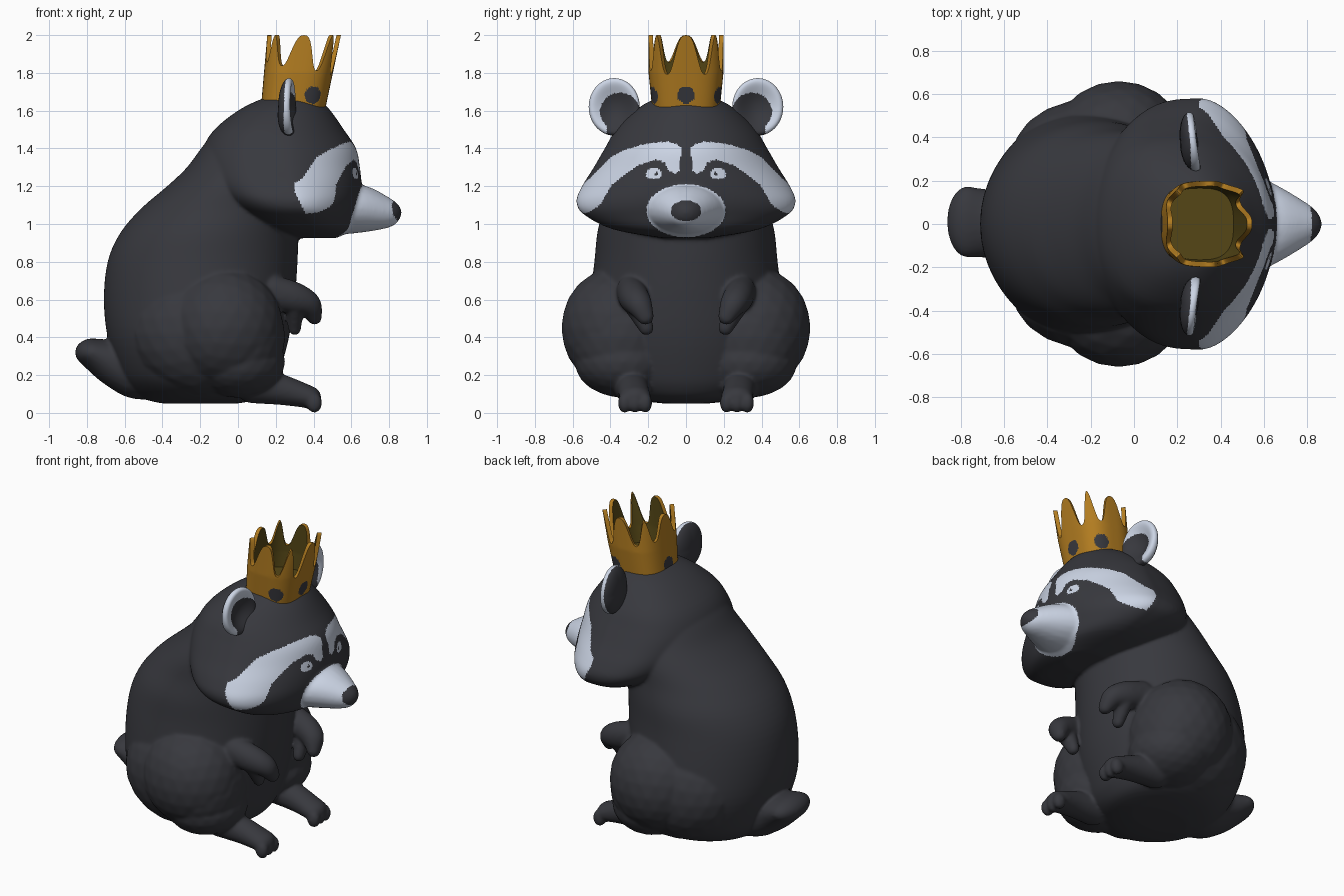
import bpy, bmesh, math
from mathutils import Vector, Matrix

if "Cube" in bpy.data.objects:
    bpy.data.objects.remove(bpy.data.objects["Cube"])


def material(name, rgb):
    m = bpy.data.materials.new(name)
    m.diffuse_color = (*rgb, 1)
    m.use_nodes = True
    m.node_tree.nodes["Principled BSDF"].inputs["Base Color"].default_value = m.diffuse_color
    return m


DARK = material("charcoal fur", (0.039, 0.040, 0.048))
LIGHT = material("pale grey fur", (0.60, 0.66, 0.78))
GOLD = material("gold", (0.45, 0.205, 0.015))
OLIVE = material("dark gold lining", (0.09, 0.062, 0.008))


def finish(name, bm, mats, rule=None, voxel=0, smooth=0):
    """Turn a bmesh into an object, fuse it if wanted, and colour faces by rule."""
    me = bpy.data.meshes.new(name)
    bm.to_mesh(me)
    bm.free()
    ob = bpy.data.objects.new(name, me)
    bpy.context.collection.objects.link(ob)
    if voxel:
        r = ob.modifiers.new("fuse", 'REMESH')
        r.mode, r.voxel_size = 'VOXEL', voxel
        s = ob.modifiers.new("soften", 'SMOOTH')
        s.factor, s.iterations = 0.5, smooth
        bpy.context.view_layer.update()
        dg = bpy.context.evaluated_depsgraph_get()
        fused = bpy.data.meshes.new_from_object(ob.evaluated_get(dg))
        ob.modifiers.clear()
        ob.data = me = fused
        me.name = name
    me.materials.clear()
    for m in mats:
        me.materials.append(m)
    for p in me.polygons:
        p.use_smooth = True
        p.material_index = rule(p.center, p.normal) if rule else 0
    return ob


def spline(rows, steps):
    """Catmull-Rom through rows of numbers."""
    out = []
    for i in range(len(rows) - 1):
        a, b, c, d = (rows[max(0, min(len(rows) - 1, i + k))] for k in (-1, 0, 1, 2))
        for s in range(steps):
            t = s / steps
            out.append([0.5 * (2 * q + (r - p) * t + (2 * p - 5 * q + 4 * r - w) * t * t
                               + (3 * q - p - 3 * r + w) * t ** 3)
                        for p, q, r, w in zip(a, b, c, d)])
    return out + [rows[-1]]


def loft(bm, rows, wide, front, back, n=96):
    """Stack rounded rings given as (z, back x, front x, half width)."""
    rings = []
    for z, xb, xf, ry in spline(rows, 4):
        cx = xb + wide * (xf - xb)
        ring = []
        for i in range(n):
            a = 2 * math.pi * i / n
            c = math.cos(a)
            x = cx + ((xf - cx) * c ** front if c > 0 else (xb - cx) * (-c) ** back)
            ring.append(bm.verts.new((x, ry * math.sin(a), z)))
        rings.append(ring)
    for r, q in zip(rings, rings[1:]):
        for i in range(n):
            j = (i + 1) % n
            bm.faces.new((r[i], r[j], q[j], q[i]))
    bm.faces.new(rings[0][::-1])
    bm.faces.new(rings[-1])


def blob(bm, x, y, z, rx, ry, rz):
    bmesh.ops.create_icosphere(bm, subdivisions=3, radius=1,
                               matrix=Matrix.Translation((x, y, z)) @ Matrix.Diagonal((rx, ry, rz, 1)))


def chain(bm, nodes, steps=6):
    for row in spline(nodes, steps):
        blob(bm, *row)


def inside(u, v, poly):
    hit = False
    for (a, b), (c, d) in zip(poly, poly[1:] + poly[:1]):
        if (b > v) != (d > v) and u < (c - a) * (v - b) / (d - b) + a:
            hit = not hit
    return hit


def oval(u, v, cu, cv, ru, rv):
    return ((u - cu) / ru) ** 2 + ((v - cv) / rv) ** 2 < 1


# Body: torso with haunches, feet, arms and tail fused in
bm = bmesh.new()
loft(bm, [(0.05, -0.4, 0.0, 0.12), (0.075, -0.5, 0.12, 0.3), (0.13, -0.57, 0.18, 0.42),
          (0.22, -0.63, 0.22, 0.49), (0.4, -0.69, 0.27, 0.53), (0.6, -0.71, 0.30, 0.51),
          (0.8, -0.69, 0.315, 0.485), (0.95, -0.625, 0.32, 0.47), (1.08, -0.515, 0.33, 0.44),
          (1.2, -0.375, 0.3, 0.42), (1.3, -0.27, 0.25, 0.38), (1.42, -0.18, 0.15, 0.3),
          (1.5, -0.1, 0.1, 0.2)], 0.5, 1, 1)
for s in (-1, 1):
    blob(bm, -0.07, s * 0.37, 0.45, 0.31, 0.29, 0.32)
    blob(bm, 0.0, s * 0.34, 0.40, 0.25, 0.28, 0.30)
    blob(bm, 0.0, s * 0.33, 0.27, 0.25, 0.26, 0.19)
    blob(bm, -0.18, s * 0.32, 0.42, 0.38, 0.26, 0.33)
    # foot with toes
    chain(bm, [(0.08, s * 0.29, 0.15, 0.1, 0.1, 0.1), (0.24, s * 0.28, 0.12, 0.08, 0.085, 0.08),
               (0.37, s * 0.27, 0.085, 0.07, 0.085, 0.06)])
    for dy in (-0.055, 0, 0.055):
        blob(bm, 0.404, s * 0.27 + dy, 0.053, 0.042, 0.036, 0.054)
    # arm with bent paw
    chain(bm, [(0.18, s * 0.29, 0.64, 0.1, 0.08, 0.09), (0.29, s * 0.275, 0.61, 0.09, 0.08, 0.085),
               (0.37, s * 0.25, 0.575, 0.07, 0.07, 0.065), (0.405, s * 0.215, 0.51, 0.04, 0.045, 0.045)])
    chain(bm, [(0.30, s * 0.26, 0.55, 0.05, 0.06, 0.05), (0.30, s * 0.21, 0.45, 0.035, 0.04, 0.04)])
chain(bm, [(-0.5, 0, 0.2, 0.2, 0.18, 0.13), (-0.64, 0, 0.26, 0.14, 0.16, 0.12),
           (-0.77, 0.01, 0.32, 0.093, 0.165, 0.075)])

# Head with muzzle, face markings chosen by position seen from ahead
STRIPE = [(0.60, 1.13), (0.56, 1.05), (0.51, 1.065), (0.456, 1.10), (0.39, 1.21), (0.32, 1.265),
          (0.244, 1.316), (0.16, 1.34), (0.11, 1.326), (0.095, 1.285), (0.06, 1.265), (0.03, 1.285),
          (0.027, 1.405), (0.05, 1.425), (0.095, 1.435), (0.17, 1.432), (0.25, 1.415),
          (0.33, 1.39), (0.40, 1.353), (0.50, 1.25), (0.57, 1.19)]


def face_rule(c, n):
    y, z = abs(c.y), c.z
    if c.x < 0.3 + 0.5 * max(0, 1.17 - z):
        return 0
    if c.x > 0.5 and oval(y, z, 0, 1.07, 0.21, 0.14):
        return 0 if c.x > 0.79 and oval(y, z, 0, 1.07, 0.08, 0.055) else 1
    if oval(y, z, 0.17, 1.265, 0.042, 0.03):
        return 0 if oval(y, z, 0.155, 1.265, 0.012, 0.010) else 1
    return 1 if inside(y, z, STRIPE) else 0


loft(bm, [(0.925, 0.26, 0.52, 0.12), (0.97, 0.15, 0.6, 0.38), (1.05, 0.0, 0.63, 0.54),
          (1.12, -0.1, 0.65, 0.58), (1.2, -0.165, 0.655, 0.55), (1.3, -0.195, 0.645, 0.488),
          (1.4, -0.185, 0.625, 0.43), (1.5, -0.125, 0.56, 0.37), (1.6, 0.0, 0.49, 0.27),
          (1.66, 0.12, 0.43, 0.17), (1.69, 0.22, 0.36, 0.05)], 0.55, 1.25, 0.62)
chain(bm, [(0.5, 0, 1.08, 0.15, 0.25, 0.14), (0.66, 0, 1.08, 0.08, 0.175, 0.125),
           (0.79, 0, 1.06, 0.055, 0.095, 0.08), (0.83, 0, 1.06, 0.036, 0.055, 0.048)], 8)
finish("body_and_head", bm, [DARK, LIGHT], face_rule, voxel=0.0095, smooth=10)


# Ears: dished discs with a pale rim
def ear_rule(c, n):
    y = abs(c.y)
    rim = not oval(y, c.z, 0.35, 1.595, 0.105, 0.1)
    return 1 if rim and n.x > -0.5 and (c.z > 1.62 or y > 0.42) else 0


for side, s in (("left", 1), ("right", -1)):
    bm = bmesh.new()
    bmesh.ops.create_icosphere(bm, subdivisions=5, radius=1)
    for v in bm.verts:
        x, y, z = v.co
        if x > 0:
            x *= 1.3 * (y * y + z * z) - 0.3
        thick = 0.055 + 0.02 * max(0, -z) + 0.015 * max(0, -y)
        v.co = (0.27 + thick * x - 0.015 * y, s * (0.38 + 0.135 * y), 1.62 + 0.152 * z)
    if s < 0:
        bmesh.ops.reverse_faces(bm, faces=bm.faces)
    finish(side + "_ear", bm, [DARK, LIGHT], ear_rule)


# Crown: flared squarish ring with eight points, dark round gems and a dark lining
def crown_point(t, z, shrink=1):
    k = (z - 1.6) / 0.4
    c, s = math.cos(t), math.sin(t)
    hx, hy = 0.17 + 0.025 * k, 0.178 + 0.02 * min(1, 2 * k)
    return Vector((0.29 + 0.06 * k + shrink * hx * math.copysign(abs(c) ** 0.7, c),
                   shrink * hy * math.copysign(abs(s) ** 0.7, s), z))


GEMS = [crown_point(math.radians(a), 1.682) for a in (0, 65, 180, 295)]


def gem_rule(c, n):
    return 1 if any((c - g).length < 0.046 for g in GEMS) else 0


bm = bmesh.new()
N, ROWS = 192, 36
rings = []
for shrink, order in ((1, range(ROWS + 1)), (0.88, range(ROWS, -1, -1))):
    for r in order:
        ring = []
        for i in range(N):
            t = 2 * math.pi * i / N
            low = 1.615 - 0.025 * math.cos(t) if shrink == 1 else 1.695
            dip = 1.825 - 0.035 * math.cos(t)
            top = dip + (2 - dip) * (0.5 + 0.5 * math.cos(8 * t)) ** 1.3
            ring.append(bm.verts.new(crown_point(t, low + (top - low) * r / ROWS, shrink)))
        rings.append(ring)
for a, b in zip(rings, rings[1:]):
    for i in range(N):
        j = (i + 1) % N
        bm.faces.new((a[i], a[j], b[j], b[i]))
bm.faces.new(rings[-1])
crown = finish("crown", bm, [GOLD, DARK, OLIVE], gem_rule)
for p in crown.data.polygons:
    if p.index >= N * (ROWS + 1):
        p.material_index = 2
bpy.context.view_layer.objects.active = crown
crown.select_set(True)
bpy.ops.object.shade_smooth_by_angle(angle=math.radians(40))
